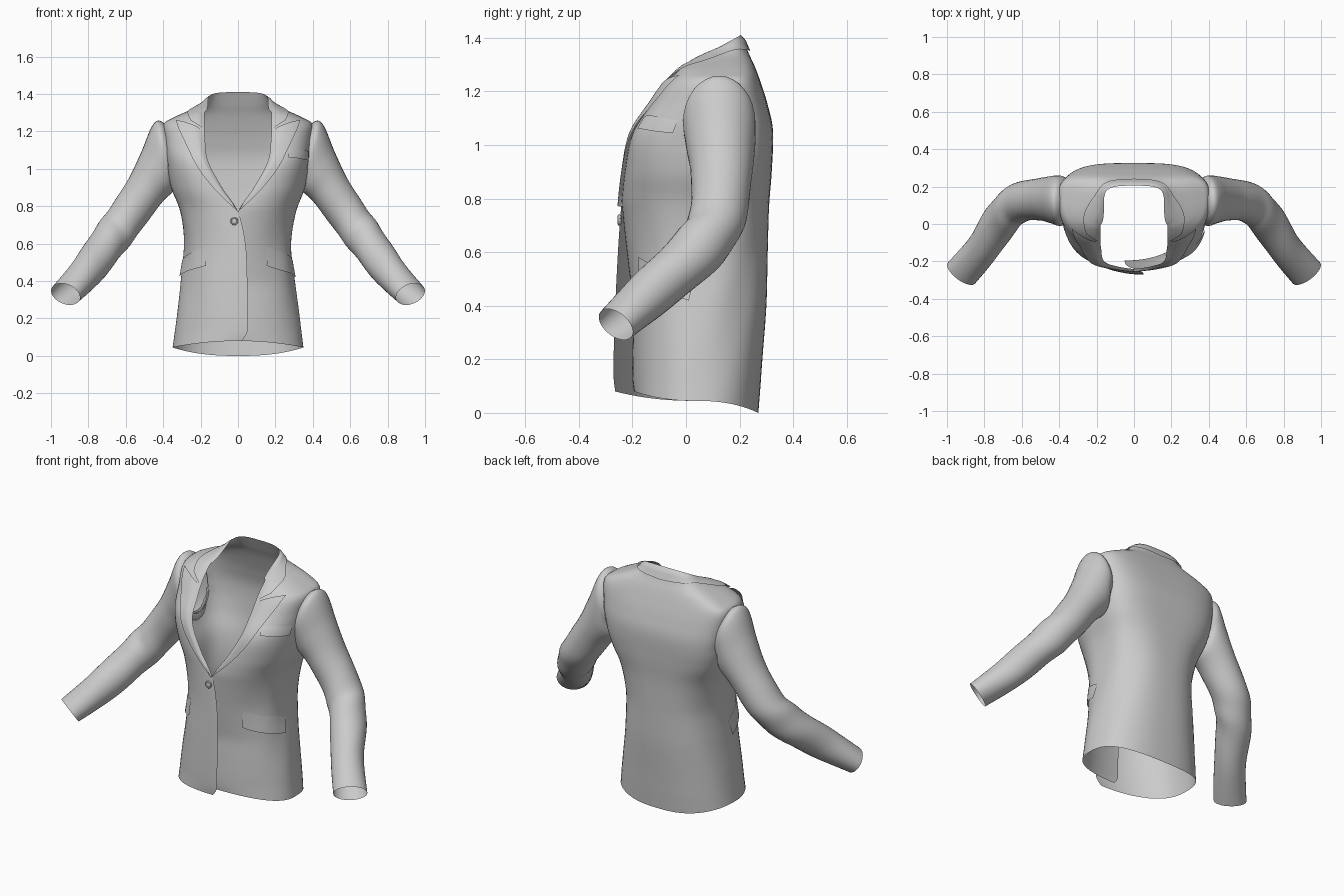
import bpy, bmesh, math
from mathutils import Vector
from mathutils.bvhtree import BVHTree

if "Cube" in bpy.data.objects:
    bpy.data.objects.remove(bpy.data.objects["Cube"])


def spline(rows, v):
    """Catmull-Rom through tuples, v in row units."""
    n = len(rows) - 1
    i = min(max(int(v), 0), n - 1)
    t = v - i
    p1, p2 = rows[i], rows[i + 1]
    p0, p3 = rows[max(i - 1, 0)], rows[min(i + 2, n)]
    return [b + 0.5 * t * (c - a + t * (2*a - 5*b + 4*c - d + t * (3*(b - c) + d - a)))
            for a, b, c, d in zip(p0, p1, p2, p3)]


def grid(name, pts, wrap=False):
    """Mesh object from rows of points."""
    bm = bmesh.new()
    vs = [[bm.verts.new(p) for p in row] for row in pts]
    for r0, r1 in zip(vs, vs[1:]):
        m = len(r0)
        for j in range(m if wrap else m - 1):
            k = (j + 1) % m
            bm.faces.new((r0[j], r0[k], r1[k], r1[j]))
    bmesh.ops.recalc_face_normals(bm, faces=bm.faces)
    for f in bm.faces:
        f.smooth = True
    me = bpy.data.meshes.new(name)
    bm.to_mesh(me)
    bm.free()
    ob = bpy.data.objects.new(name, me)
    bpy.context.collection.objects.link(ob)
    return ob


# Torso rows: back y,z | side x,y,z | front edge x,y,z
BODY = [
    (.270, .00, .350, .03, .045, -.02, -.264, .08),
    (.278, .10, .340, .03, .12, -.05, -.270, .13),
    (.285, .20, .328, .03, .21, -.052, -.270, .22),
    (.300, .40, .303, .03, .40, -.05, -.264, .40),
    (.305, .60, .287, .04, .60, -.04, -.254, .60),
    (.310, .77, .310, .05, .77, .00, -.242, .77),
    (.320, .90, .358, .08, .90, .085, -.228, .90),
    (.325, 1.05, .385, .11, 1.04, .160, -.200, 1.04),
    (.305, 1.15, .398, .13, 1.15, .176, -.130, 1.15),
    (.280, 1.23, .400, .14, 1.235, .180, -.075, 1.23),
    (.258, 1.29, .350, .14, 1.272, .180, -.025, 1.28),
    (.235, 1.34, .215, .12, 1.332, .180, -.008, 1.295),
    (.205, 1.41, .160, .12, 1.364, .178, .000, 1.305),
]
TOP = len(BODY) - 1


def body(s, v, a):
    """Point on torso half s at row v, angle a (0 back centre, pi front edge)."""
    yb, zb, xs, ys, zs, xf, yf, zf = spline(BODY, v)
    if s > 0:  # under-lapping panel lies further back
        yf += .07 * min(1, max(0, (.79 - zf) / .4))
    up = min(1, max(0, (v - 4) / 2.5))   # upper torso is squarer
    neck = min(1, max(0, (v - 10) / 2))
    back = a <= math.pi / 2
    p = .8 - .22 * up if back else .93 - .11 * up
    k = max(0, math.sin(a)) ** p
    c = abs(math.cos(a)) ** p
    w = (1 - neck) * math.sin(a) ** 2 + neck * (1 - c)
    if back:
        x, y, z = xs * k, ys + (yb - ys) * c, zb + (zs - zb) * w
    else:
        x, y, z = xf + (xs - xf) * k, ys + (yf - ys) * c, zf + (zs - zf) * w
    # soft cloth folds around waist and skirt
    drape = math.exp(-((z - .5) / .3) ** 2) * math.sin(a) ** 2
    f = 1 + .013 * drape * math.sin(7 * a + 9 * z + s)
    return Vector((s * x * f, y * f, z))


N = 36
# ease the angles so the squarer corners stay evenly divided
angles = [math.pi * j / N - .1 * math.sin(4 * math.pi * j / N) for j in range(N + 1)]
angles[-1] = math.pi
pts = []
for i in range(TOP * 6 + 1):
    v = i / 6
    pts.append([body(1, v, a) for a in reversed(angles)] + [body(-1, v, a) for a in angles[1:]])
torso = grid("jacket_body", pts)

bm = bmesh.new()
bm.from_mesh(torso.data)
tree = BVHTree.FromBMesh(bm)


def armhole(co):
    return math.hypot((co.y - .125) / .112, (co.z - 1.07) / .145)


# Open the armholes inside the sleeve heads and round their edges
hole = [f for f in bm.faces if abs(f.calc_center_median().x) > .33 and armhole(f.calc_center_median()) < 1]
bmesh.ops.delete(bm, geom=hole, context='FACES')
for vert in bm.verts:
    if vert.is_boundary and abs(vert.co.x) > .32 and armhole(vert.co) < 1.2:
        q = armhole(vert.co)
        vert.co.y = .125 + (vert.co.y - .125) / q
        vert.co.z = 1.07 + (vert.co.z - 1.07) / q
bm.to_mesh(torso.data)
bm.free()


def snap(p, lift):
    """Lay a point on the torso, raised by lift."""
    co, n, _, _ = tree.find_nearest(p)
    if n.dot(co - Vector((0, .06, co.z - .2))) < 0:
        n = -n
    return co + n * lift


def strip(name, inner, outer, cols=8, lift=.014):
    """Folded cloth from a roll line to an outer edge, lying on the torso."""
    rows = []
    for p, q in zip(inner, outer):
        row = [p]
        for j in range(1, cols + 1):
            u = j / cols
            row.append(snap(p.lerp(q, u), lift * min(1, u * 3)))
        rows.append(row)
    return grid(name, rows)


def patch(name, s, tl, tr, bl, br):
    """Pocket flap laid on the torso from four corners."""
    c = [Vector((s * x, y, z)) for x, y, z in (tl, tr, bl, br)]
    rows = []
    for i in range(6):
        l, r = c[0].lerp(c[2], i / 5), c[1].lerp(c[3], i / 5)
        rows.append([snap(l.lerp(r, j / 14), .004 + .006 * i / 5) for j in range(15)])
    return grid(name, rows)


LAPEL = [(.005, -.25, .775), (.115, -.24, .88), (.2, -.22, .985), (.258, -.16, 1.09), (.33, -.02, 1.255)]
COLLAR = [(.25, -.03, 1.235), (.265, .05, 1.30), (.225, .13, 1.335), (.14, .21, 1.345), (0, .24, 1.345)]

# Sleeve rings: centre x,y,z | radii across, up | direction
SLEEVE = [
    (.365, .125, 1.08, .122, .162, 1, 0, -.15),
    (.395, .124, 1.085, .135, .172, 1, 0, -.3),
    (.43, .13, .99, .128, .138, .8, 0, -.6),
    (.495, .132, .885, .114, .11, .6, -.02, -.8),
    (.61, .115, .72, .105, .103, .6, -.2, -.75),
    (.70, .035, .60, .10, .10, .55, -.6, -.6),
    (.81, -.13, .45, .09, .09, .53, -.66, -.58),
    (.922, -.262, .33, .092, .07, .5, -.66, -.56),
]

for s, side in ((1, "left"), (-1, "right")):
    # Peaked lapel
    n = 24
    inner = [body(s, 5 + 3.6 * i / n, math.pi) for i in range(n + 1)]
    outer = [spline(LAPEL, 4 * i / n) for i in range(n + 1)]
    strip(side + "_lapel", inner, [Vector((s * x, y, z)) for x, y, z in outer])

    # Half of the turned-down collar
    inner = [body(s, 8.65 + (TOP - 8.65) * i / 8, math.pi) for i in range(8)]
    inner += [body(s, TOP, math.pi * (1 - i / 20)) for i in range(21)]
    m = len(inner) - 1
    outer = [spline(COLLAR, 4 * i / m) for i in range(m + 1)]
    strip(side + "_collar", inner, [Vector((s * x, y, z)) for x, y, z in outer], lift=.009)

    # Sleeve with creases at the elbow
    rings = []
    steps = (len(SLEEVE) - 1) * 8
    for i in range(steps + 1):
        v = i / 8
        cx, cy, cz, rb, ra, dx, dy, dz = spline(SLEEVE, v)
        d = Vector((dx, dy, dz)).normalized()
        across = d.cross(Vector((0, 0, 1))).normalized()
        up = across.cross(d)
        ring = []
        for j in range(32):
            t = math.tau * j / 32
            crease = .03 * math.exp(-((v - 4.8) / 1.2) ** 2) * math.sin(5 * v + 2 * t)
            p = Vector((cx, cy, cz)) + (across * rb * math.cos(t) + up * ra * math.sin(t)) * (1 + crease)
            ring.append((s * p.x, p.y, p.z))
        rings.append(ring)
    grid(side + "_sleeve", rings, wrap=True)

    # Hip pocket flap
    patch(side + "_pocket_flap", s, (.168, -.2, .58), (.31, .03, .51), (.165, -.2, .48), (.31, .01, .42))

# Chest welt pocket
patch("chest_pocket", 1, (.255, -.14, 1.10), (.38, -.03, 1.095), (.26, -.16, 1.055), (.38, -.05, 1.045))

# Front button: domed disc with a rim
bpy.ops.mesh.primitive_uv_sphere_add(segments=20, ring_count=10, radius=.02, location=(-.02, -.247, .72))
button = bpy.context.object
button.name = "front_button"
button.scale = (1, .4, 1)
bpy.ops.object.shade_smooth()
bpy.ops.mesh.primitive_torus_add(major_radius=.017, minor_radius=.004, major_segments=20, minor_segments=8,
                                 location=(-.02, -.251, .72), rotation=(math.pi / 2, 0, 0))
bpy.context.object.name = "button_rim"
bpy.ops.object.shade_smooth()
